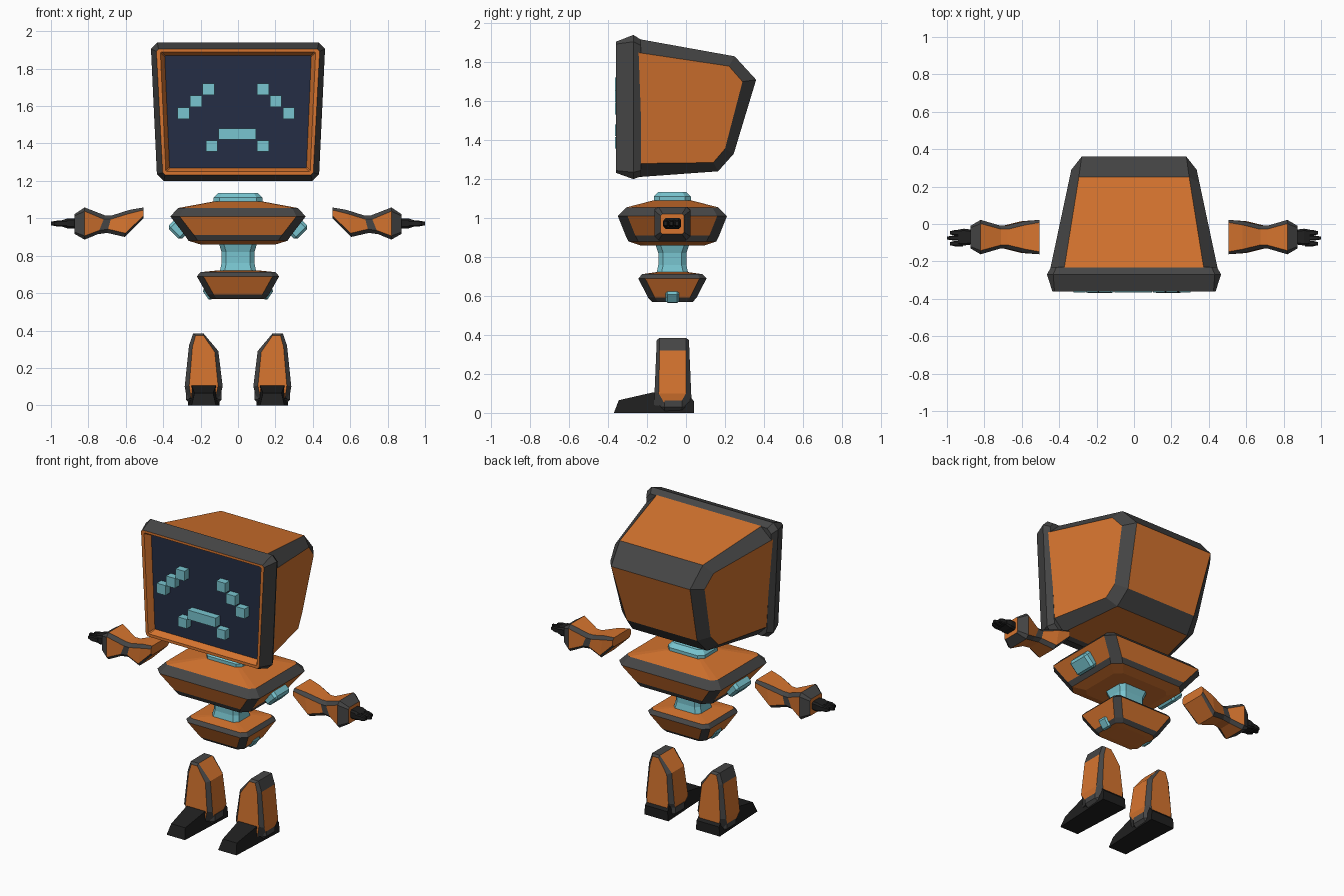
import bpy, bmesh, math
from mathutils import Matrix, Vector

if "Cube" in bpy.data.objects:
    bpy.data.objects.remove(bpy.data.objects["Cube"])


def material(name, rgb):
    m = bpy.data.materials.new(name)
    m.use_nodes = True
    m.diffuse_color = (*rgb, 1)
    m.node_tree.nodes["Principled BSDF"].inputs["Base Color"].default_value = (*rgb, 1)
    return m


MATS = [material("orange", (0.67, 0.175, 0.028)),
        material("dark_grey", (0.06, 0.06, 0.06)),
        material("black", (0.014, 0.014, 0.014)),
        material("teal", (0.19, 0.56, 0.63)),
        material("screen_navy", (0.018, 0.027, 0.058))]
ORANGE, GREY, BLACK, TEAL, NAVY = range(5)
CY = -0.07  # depth of the body's centre line


def finish(name, bm):
    bmesh.ops.recalc_face_normals(bm, faces=bm.faces)
    me = bpy.data.meshes.new(name)
    bm.to_mesh(me)
    bm.free()
    for m in MATS:
        me.materials.append(m)
    ob = bpy.data.objects.new(name, me)
    bpy.context.collection.objects.link(ob)
    return ob


def loft(name, rings, rule, side=1):
    """Skin rings of equal length; rule(band, segment) gives the colour, bands -1 and last are caps."""
    bm = bmesh.new()
    vs = [[bm.verts.new((side * x, y, z)) for x, y, z in r] for r in rings]
    n = len(vs[0])
    for i in range(len(vs) - 1):
        for j in range(n):
            k = (j + 1) % n
            f = bm.faces.new((vs[i][j], vs[i][k], vs[i + 1][k], vs[i + 1][j]))
            f.material_index = rule(i, j)
    bm.faces.new(vs[0]).material_index = rule(-1, 0)
    bm.faces.new(vs[-1]).material_index = rule(len(vs) - 1, 0)
    return finish(name, bm)


def box(name, centre, size, mat, tilt=0, bevel=0):
    bm = bmesh.new()
    bmesh.ops.create_cube(bm, size=1)
    bm.transform(Matrix.Translation(centre) @ Matrix.Rotation(tilt, 4, 'Y')
                 @ Matrix.Diagonal((*size, 1)))
    if bevel:
        bmesh.ops.bevel(bm, geom=bm.edges[:], offset=bevel, segments=1, affect='EDGES')
    for f in bm.faces:
        f.material_index = mat
    return finish(name, bm)


def octagon(hx, hy, c):
    """Chamfered rectangle; odd segments are the corners."""
    return [(hx - c, -hy), (hx, -hy + c), (hx, hy - c), (hx - c, hy),
            (-hx + c, hy), (-hx, hy - c), (-hx, -hy + c), (-hx + c, -hy)]


def level(hx, hy, z, c):
    p = octagon(hx, hy, c)
    # start so that even segments are the flat sides
    return [(x, CY + y, z) for x, y in p[1:] + p[:1]]


# Head shell: side profile (y, z, half width), with an inset profile for the side panels
outer = [(-.25, 1.92, .375), (.25, 1.83, .295), (.36, 1.71, .28),
         (.245, 1.33, .25), (.165, 1.24, .265), (-.25, 1.21, .345)]
inner = [(-.25, 1.85, .45), (.22, 1.78, .35), (.29, 1.70, .335),
         (.20, 1.355, .315), (.14, 1.285, .33), (-.25, 1.28, .415)]
head_rings = [[(s * w, y, z) for y, z, w in prof]
              for s, prof in ((-1, inner), (-1, outer), (1, outer), (1, inner))]
loft("head_shell", head_rings,
     lambda i, j: GREY if i in (0, 2) or (i == 1 and j in (1, 3)) else ORANGE)


# Screen surround: tapered rings from the back edge round to the recessed screen
def frame_ring(y, top, bot, wt, wb, c):
    mid, h = (top + bot) / 2, (top - bot) / 2
    ring = []
    for x, z in octagon(1, h, c):
        sx = 1 if x > 0 else -1
        w = wb + (wt - wb) * (z + h) / (2 * h)
        ring.append((sx * (w - (1 - abs(x))), y, mid + z))
    return ring


loft("screen_frame", [frame_ring(-.23, 1.915, 1.215, .445, .41, .03),
                      frame_ring(-.27, 1.94, 1.20, .467, .432, .035),
                      frame_ring(-.36, 1.905, 1.232, .437, .402, .012),
                      frame_ring(-.36, 1.89, 1.25, .415, .386, .006),
                      frame_ring(-.32, 1.87, 1.27, .392, .366, .004)],
     lambda i, j: NAVY if i == 4 else ORANGE if i in (2, 3) else GREY)

# Sad face made of raised pixels
P = .063
for k in range(3):
    for tag, x in (("right", -.157 - k * .067), ("left", .133 + k * .069)):
        box(f"{tag}_eye_pixel_{k + 1}", (x, -.34, 1.69 - k * .064), (P, .05, P), TEAL)
box("mouth_bar", (-.003, -.34, 1.45), (.2, .05, .06), TEAL)
for tag, x in (("right", -.14), ("left", .133)):
    box(f"{tag}_mouth_corner", (x, -.34, 1.387), (P, .05, .06), TEAL)

# Neck and waist
loft("neck", [level(.13, .095, 1.05, .03), level(.13, .095, 1.11, .03),
              level(.105, .07, 1.135, .02)], lambda i, j: TEAL)
loft("waist", [level(.105, .09, .875, .025), level(.088, .072, .82, .025),
               level(.088, .072, .76, .025), level(.10, .085, .70, .025)], lambda i, j: TEAL)


# Torso and pelvis share the same banding: dark rims and dark corner strips
def body_rule(i, j):
    if i in (1, 3) or (i == 2 and j % 2):
        return GREY
    return ORANGE


loft("torso", [level(.13, .10, 1.09, .015), level(.32, .235, 1.055, .03),
               level(.362, .28, 1.01, .05), level(.285, .24, .91, .05),
               level(.265, .225, .88, .05), level(.20, .165, .86, .04)], body_rule)
loft("pelvis", [level(.10, .085, .722, .015), level(.20, .155, .712, .025),
                level(.22, .175, .69, .035), level(.165, .125, .592, .035),
                level(.145, .105, .57, .03), level(.10, .07, .568, .02)], body_rule)


# Arm section with chamfered corners between a top and a bottom point
def arm_ring(xt, zt, xb, zb, hy, c=.02):
    mid, h = (zt + zb) / 2, (zt - zb) / 2
    return [(xb + (xt - xb) * (z + h) / (2 * h), CY + y, mid + z)
            for y, z in octagon(hy, h, c)]


arm = [arm_ring(.505, 1.058, .505, 1.0, .092, .014),
       arm_ring(.58, 1.045, .605, .90, .085),
       arm_ring(.675, 1.015, .70, .922, .062),
       arm_ring(.71, 1.015, .75, .915, .062),
       arm_ring(.82, 1.058, .82, .886, .092),
       arm_ring(.875, 1.022, .875, .917, .06, .01)]


def arm_rule(i, j):
    if i in (-1, 5):
        return ORANGE
    if i == 4 or j % 2 == 0:
        return GREY
    return GREY if i == 2 and j in (1, 5) else ORANGE


# Leg outline (x, z, side panel front y, side panel back y), from inner ankle over the top
leg = [(.10, .03, -.10, -.04), (.082, .10, -.14, 0), (.105, .29, -.13, -.005),
       (.185, .385, -.135, 0), (.24, .385, -.135, 0), (.262, .32, -.135, 0),
       (.285, .10, -.14, 0), (.272, .03, -.10, -.04)]


def leg_panel(base, slope):
    return [(.185 + (x - .185) * .76, base + slope * (.385 - z), .2 + (z - .2) * .94)
            for x, z, lo, hi in leg]


leg_rings = [leg_panel(-.15, -.04), [(x, lo, z) for x, z, lo, hi in leg],
             [(x, hi, z) for x, z, lo, hi in leg], leg_panel(.015, .04)]


def leg_rule(i, j):
    return GREY if i in (0, 2) or (i == 1 and j in (3, 4, 7)) else ORANGE


# Foot side outline (y, z, half width)
foot = [(-.37, 0, .065), (-.345, .065, .05), (-.17, .105, .065),
        (.005, .105, .075), (.04, .06, .08), (.04, 0, .085)]

for tag, s in (("left", 1), ("right", -1)):
    # Teal joints on the sloping sides
    box(f"{tag}_shoulder", (s * .31, CY, .952), (.10, .15, .10), TEAL, s * math.radians(45), .015)
    box(f"{tag}_hip", (s * .148, CY, .605), (.06, .07, .07), TEAL, s * math.radians(35), .01)
    # Arm, palm and fingers
    loft(f"{tag}_arm", arm, arm_rule, s)
    loft(f"{tag}_palm", [arm_ring(.87, 1.0, .87, .945, .04, .01),
                         arm_ring(.91, 1.0, .91, .945, .045, .01),
                         arm_ring(.94, .99, .94, .955, .04, .008)], lambda i, j: BLACK, s)
    for k, (y, tip) in enumerate(((-.105, .985), (-.075, 1.0), (-.047, .985))):
        loft(f"{tag}_finger_{k + 1}",
             [[(x, y + dy * w, .972 + dz * w) for dy, dz in octagon(1, 1.2, .4)]
              for x, w in ((.915, .014), (.96, .014), (tip, .008))], lambda i, j: BLACK, s)
    # Leg and foot
    loft(f"{tag}_leg", leg_rings, leg_rule, s)
    loft(f"{tag}_foot", [[(.183 + d * w, y, z) for y, z, w in foot] for d in (-1, 1)],
         lambda i, j: BLACK, s)
    # Dark ankle block
    box(f"{tag}_ankle", (s * .183, -.065, .05), (.19, .13, .08), GREY, 0, .02)
